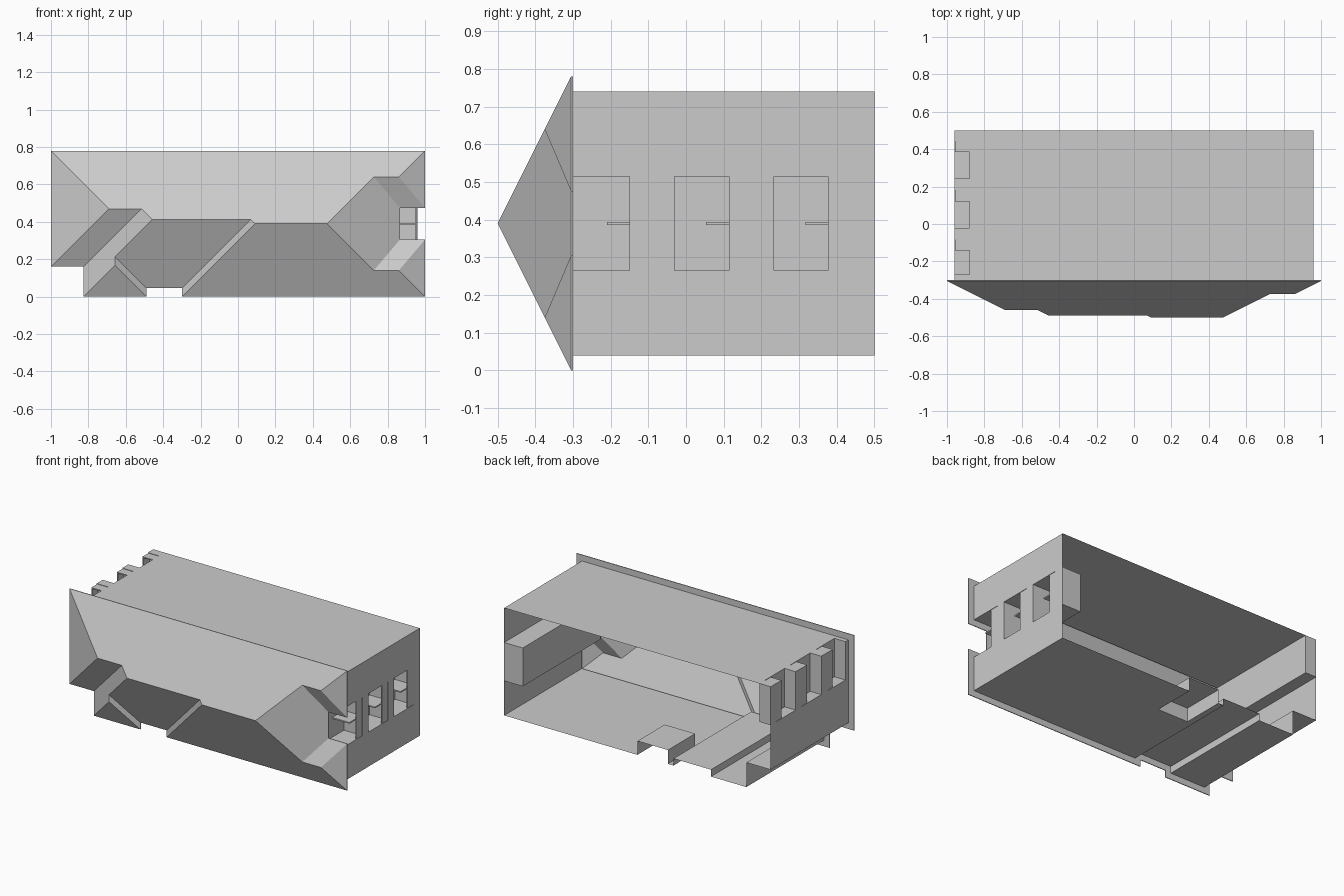
import bpy, bmesh

if "Cube" in bpy.data.objects:
    bpy.data.objects.remove(bpy.data.objects["Cube"])

EAVE, WALL, BACK = -0.305, -0.30, 0.5   # depth planes along y
OVER = 0.04                             # roof overhang


def mesh(name, faces):
    """Object from a list of faces, each a list of (x, y, z) points."""
    bm = bmesh.new()
    for f in faces:
        bm.faces.new([bm.verts.new(p) for p in f])
    bmesh.ops.remove_doubles(bm, verts=bm.verts, dist=0.0005)
    bmesh.ops.recalc_face_normals(bm, faces=bm.faces)
    me = bpy.data.meshes.new(name)
    bm.to_mesh(me)
    bm.free()
    ob = bpy.data.objects.new(name, me)
    bpy.context.collection.objects.link(ob)
    return ob


def strip(path, y0, y1):
    """Extrude an x-z path along y."""
    return [[(a[0], y0, a[1]), (b[0], y0, b[1]), (b[0], y1, b[1]), (a[0], y1, a[1])]
            for a, b in zip(path, path[1:])]


def box(name, x, y, z):
    ring = [(x[0], z[0]), (x[1], z[0]), (x[1], z[1]), (x[0], z[1])]
    caps = [[(a, d, c) for a, c in ring] for d in y]
    return mesh(name, strip(ring + ring[:1], *y) + caps)


# Eave outline, clockwise seen from the front
outline = dict(A=(-1, .78), B=(1, .78), C=(1, .475), D=(.866, .475), E=(.866, .305),
               F=(1, .305), G=(1, 0), H=(-.30, 0), I=(-.30, .045), J=(-.49, .045),
               K=(-.49, 0), L=(-.825, 0), M=(-.825, .16), N=(-1, .16))
# Ridge points: x, z, distance in from the eave
ridge = dict(a=(-.69, .47, .31), b=(-.515, .47, .31), c=(-.4575, .4125, .3675),
             d=(.0675, .4125, .3675), e=(.09, .39, .39), f=(.476, .39, .39),
             g=(.726, .64, .14), h=(.86, .64, .14), i=(.726, .14, .14), j=(.86, .14, .14),
             k=(-.6575, .2125, .1675), l=(-.6575, .1675, .1675))
pts = {n: (x, EAVE, z) for n, (x, z) in outline.items()}
pts.update({n: (x, EAVE - d / 2, z) for n, (x, z, d) in ridge.items()})

# Inset of the outline gives the wall footprint
eave = list(outline.values())
foot = []
for k, p in enumerate(eave):
    off = [0, 0]
    for a, b in ((eave[k - 1], p), (p, eave[(k + 1) % len(eave)])):
        dx, dz = b[0] - a[0], b[1] - a[1]
        s = abs(dx) + abs(dz)
        off[0] += dz / s * OVER
        off[1] -= dx / s * OVER
    foot.append((p[0] + off[0], p[1] + off[1]))

# Hipped roof, fascia and soffit
roof = [[pts[c] for c in f] for f in (
    "ABhgfedcba", "BCh", "CDgh", "DEifg", "EFji", "FGj", "GHefij",
    "HIde", "IJkcd", "JKlk", "KLl", "LMbckl", "MNab", "NAa")]
roof += strip(eave + eave[:1], EAVE, WALL)
for k in range(len(eave)):
    m = (k + 1) % len(eave)
    roof.append([(p[0], WALL, p[1]) for p in (eave[k], eave[m], foot[m], foot[k])])
mesh("roof", roof)

# Walls: footprint with a corner shaft for the left balconies, entrance in wall G-H
XI, ZI = -.88, .49
z0 = foot[6][1]
ent = [(0, z0), (0, .13), (-.22, .13), (-.22, z0)]
first = [(XI, foot[0][1])] + foot[1:7] + [ent[0]]
last = [ent[3]] + foot[7:] + [(foot[0][0], ZI), (XI, ZI), (XI, foot[0][1])]
walls = strip(first, WALL, BACK) + strip(last, WALL, BACK)
walls += strip([ent[0], ent[3]], WALL, .22) + strip(ent, .22, BACK)
walls.append([(x, .22, z) for x, z in ent])
mesh("walls", walls)

# Right balconies: slab, parapet and divider on each storey
for n in range(3):
    y = -.09 + .2635 * n
    end = min(y + .06, BACK) if n < 2 else BACK
    box(f"right_slab_{n}", (.826, .96), (y, end), (.265, .515))
    box(f"right_parapet_{n}", (.95, .957), (y - .06, y), (.265, .515))
    box(f"right_divider_{n}", (.826, .95), (y - .12, y), (.386, .394))

# Left corner balconies
box("left_lintel", (-.96, XI), (WALL, -.27), (ZI, .74))
for n in range(3):
    y = -.083 + .2635 * n
    end = y + .062 if n < 2 else BACK
    box(f"left_slab_{n}", (-.96, XI), (y, end), (ZI, .74))
    box(f"left_parapet_side_{n}", (-.957, -.95), (y - .06, y), (ZI, .737))
    box(f"left_parapet_end_{n}", (-.957, XI), (y - .06, y), (.73, .737))
